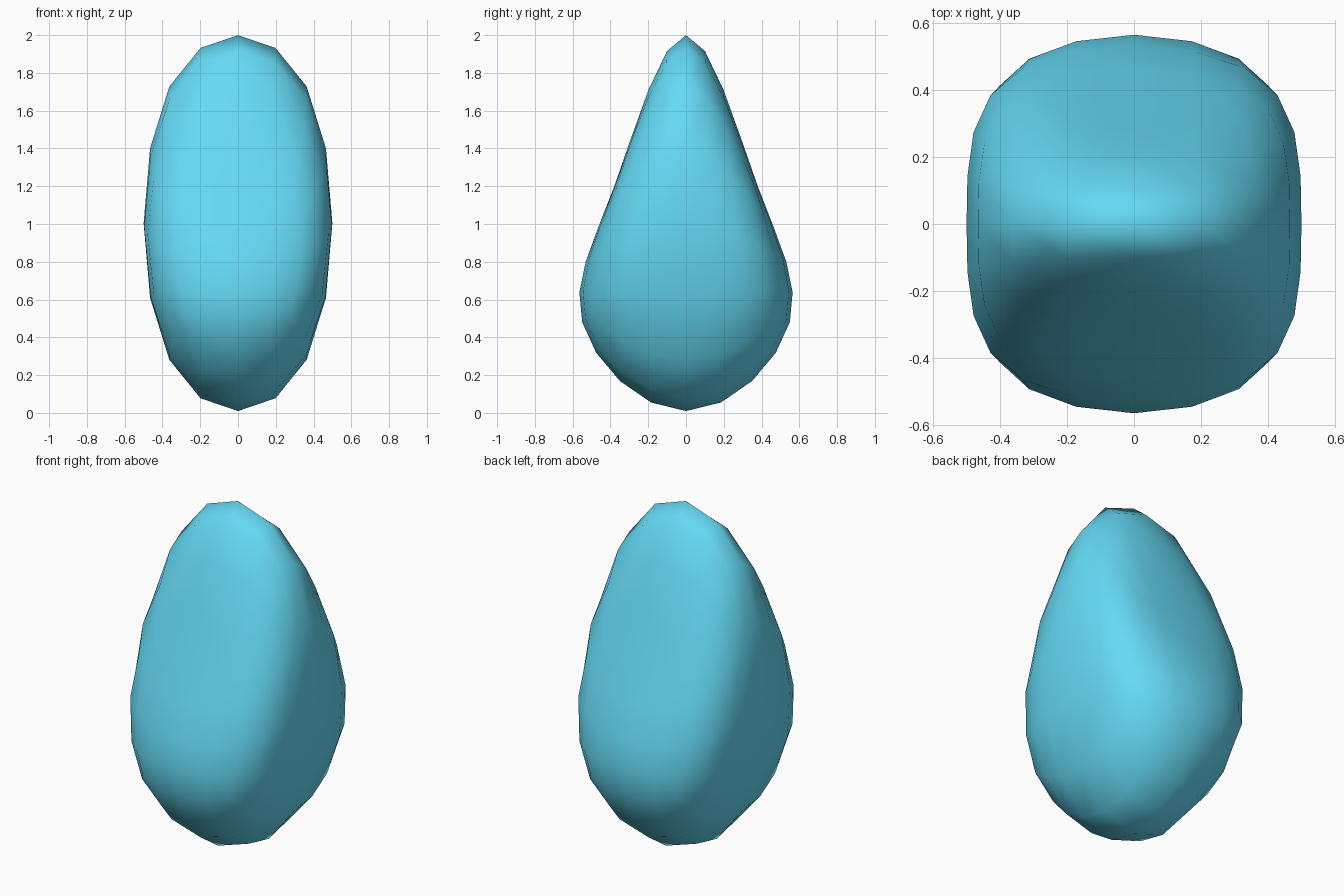
import bpy, bmesh

if "Cube" in bpy.data.objects:
    bpy.data.objects.remove(bpy.data.objects["Cube"])

# Cage: a box with one lengthwise cut, its top corners pulled down and in
HALF_WIDTH = 0.545
STATIONS = [  # y, bottom z, top y, top z
    (-0.77, 0.534, -0.385, 1.01),
    (0.0, -0.388, 0.0, 2.63),
    (0.77, 0.534, 0.385, 1.01),
]

bm = bmesh.new()
rings = []
for yb, zb, yt, zt in STATIONS:
    w = HALF_WIDTH
    rings.append([bm.verts.new(c) for c in
                  ((-w, yb, zb), (w, yb, zb), (w, yt, zt), (-w, yt, zt))])

# End faces and the four sides between neighbouring stations
bm.faces.new(rings[0])
bm.faces.new(rings[-1][::-1])
for a, b in zip(rings, rings[1:]):
    for i in range(4):
        j = (i + 1) % 4
        bm.faces.new((a[i], b[i], b[j], a[j]))
bmesh.ops.recalc_face_normals(bm, faces=bm.faces)
for f in bm.faces:
    f.smooth = True

mesh = bpy.data.meshes.new("droplet")
bm.to_mesh(mesh)
bm.free()
droplet = bpy.data.objects.new("droplet", mesh)
bpy.context.collection.objects.link(droplet)

# Rounded into a pebble-like drop
sub = droplet.modifiers.new("rounding", 'SUBSURF')
sub.levels = sub.render_levels = 2

mat = bpy.data.materials.new("light_blue")
mat.diffuse_color = (0.13, 0.70, 0.91, 1.0)
mat.use_nodes = True
mat.node_tree.nodes["Principled BSDF"].inputs["Base Color"].default_value = mat.diffuse_color
mesh.materials.append(mat)
